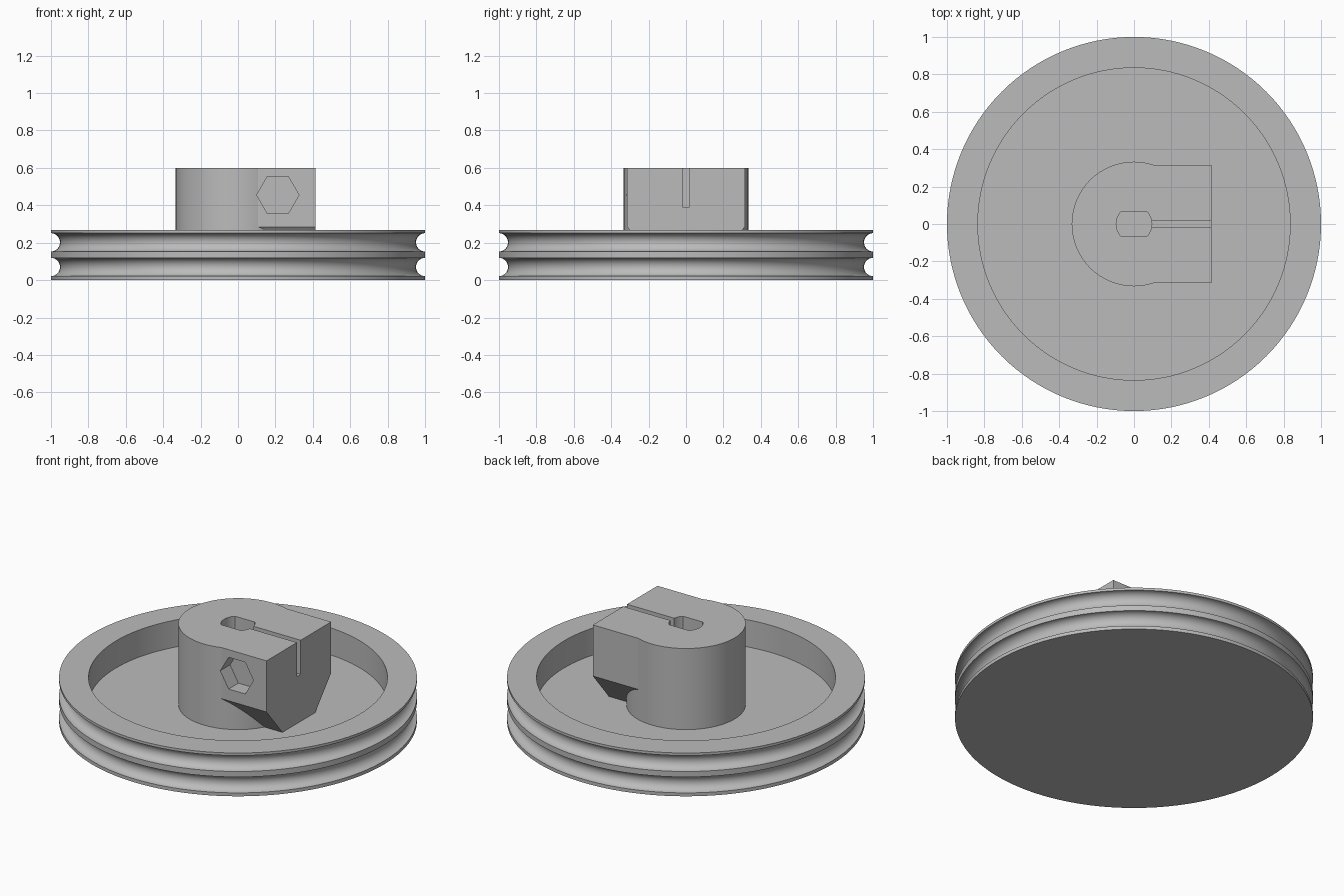
import bpy, bmesh, math
from mathutils import Matrix

cube = bpy.data.objects.get("Cube")
if cube:
    bpy.data.objects.remove(cube, do_unlink=True)

grey = bpy.data.materials.new("plain grey")
grey.use_nodes = True
colour = (0.5, 0.5, 0.5, 1)
grey.diffuse_color = colour
grey.node_tree.nodes["Principled BSDF"].inputs["Base Color"].default_value = colour

FLOOR, RIM, TOP = 0.1, 0.267, 0.6      # heights of dish floor, rim and hub
SCREW_X, SCREW_Z = 0.213, 0.455        # clamp screw axis


def finish(name, bm):
    bmesh.ops.recalc_face_normals(bm, faces=bm.faces)
    mesh = bpy.data.meshes.new(name)
    bm.to_mesh(mesh)
    bm.free()
    mesh.materials.append(grey)
    obj = bpy.data.objects.new(name, mesh)
    bpy.context.collection.objects.link(obj)
    return obj


def prism(name, outline, start, end, frame=Matrix()):
    """Extrude a 2D outline from start to end along the local z of frame."""
    bm = bmesh.new()
    face = bm.faces.new([bm.verts.new((a, b, start)) for a, b in outline])
    ext = bmesh.ops.extrude_face_region(bm, geom=[face])
    moved = [v for v in ext["geom"] if isinstance(v, bmesh.types.BMVert)]
    bmesh.ops.translate(bm, verts=moved, vec=(0, 0, end - start))
    bm.transform(frame)
    return finish(name, bm)


def ring(radius, sides, cx=0, cy=0):
    steps = [math.tau * i / sides for i in range(sides)]
    return [(cx + radius * math.cos(t), cy + radius * math.sin(t)) for t in steps]


def select(obj):
    bpy.ops.object.select_all(action="DESELECT")
    obj.select_set(True)
    bpy.context.view_layer.objects.active = obj


def combine(target, other, operation):
    mod = target.modifiers.new(other.name, "BOOLEAN")
    mod.operation, mod.object, mod.solver = operation, other, "EXACT"
    select(target)
    bpy.ops.object.modifier_apply(modifier=mod.name)
    bpy.data.objects.remove(other, do_unlink=True)


def smooth(obj):
    select(obj)
    bpy.ops.object.shade_smooth_by_angle(angle=math.radians(14))


# Dished wheel with two half-round belt grooves
profile = [(0, 0), (1, 0)]
for groove_z in (0.07, 0.202):
    for i in range(17):
        t = math.pi * i / 16
        profile.append((1 - 0.048 * math.sin(t), groove_z - 0.049 * math.cos(t)))
profile += [(1, RIM), (0.835, RIM), (0.835, FLOOR), (0, FLOOR)]
bm = bmesh.new()
verts = [bm.verts.new((r, 0, z)) for r, z in profile]
edges = [bm.edges.new(pair) for pair in zip(verts, verts[1:])]
bmesh.ops.spin(bm, geom=verts + edges, axis=(0, 0, 1), cent=(0, 0, 0),
               angle=math.tau, steps=128, use_duplicate=False)
bmesh.ops.remove_doubles(bm, verts=bm.verts, dist=0.0005)
wheel = finish("grooved_wheel", bm)
smooth(wheel)

# Round hub joined to a clamp block with chamfered lower sides
hub = prism("clamp_hub", ring(0.333, 96), FLOOR - 0.01, TOP)
half = [(0.16, FLOOR - 0.01), (0.16, FLOOR), (0.315, 0.285), (0.315, TOP)]
section = half + [(-y, z) for y, z in reversed(half)]
along_x = Matrix(((0, 0, 1, 0), (1, 0, 0, 0), (0, 1, 0, 0), (0, 0, 0, 1)))
combine(hub, prism("clamp_block", section, 0, 0.415, along_x), "UNION")

# Shaft bore with two flats
flat = 0.068
bore = [(x, max(-flat, min(flat, y))) for x, y in ring(0.095, 64)]
bore = [p for i, p in enumerate(bore)
        if abs(p[1]) < flat or abs(bore[i - 1][1]) < flat
        or abs(bore[(i + 1) % len(bore)][1]) < flat]
combine(hub, prism("shaft_bore", bore, 0.3, 0.7), "DIFFERENCE")

# Clamp slot, screw hole and hexagonal nut pocket
slot = [(0, -0.018), (0.5, -0.018), (0.5, 0.018), (0, 0.018)]
combine(hub, prism("clamp_slot", slot, 0.39, 0.7), "DIFFERENCE")
along_y = Matrix(((1, 0, 0, 0), (0, 0, 1, 0), (0, 1, 0, 0), (0, 0, 0, 1)))
hole = ring(0.059, 40, SCREW_X, SCREW_Z)
combine(hub, prism("screw_hole", hole, -0.5, 0.5, along_y), "DIFFERENCE")
nut = ring(0.113, 6, SCREW_X, SCREW_Z)
combine(hub, prism("nut_pocket", nut, -0.5, -0.22, along_y), "DIFFERENCE")
smooth(hub)
